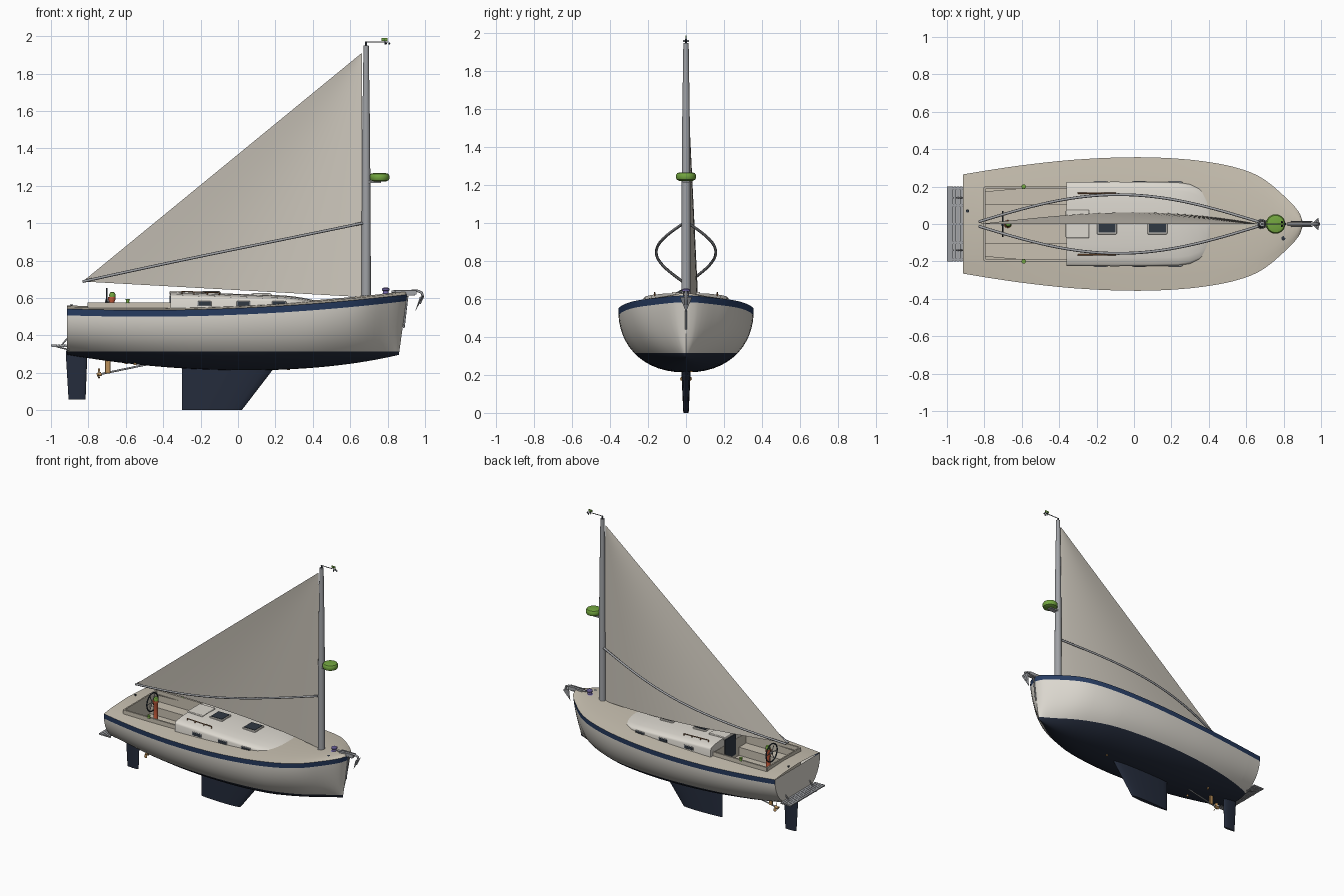
import bpy, math
from mathutils import Vector

if "Cube" in bpy.data.objects:
    bpy.data.objects.remove(bpy.data.objects["Cube"])

def mat(name, *c):
    m = bpy.data.materials.new(name); m.diffuse_color = (*c, 1); return m
WHITE = mat("white", .72, .69, .63); BEIGE = mat("beige", .58, .53, .44)
NAVY = mat("navy", .018, .025, .045); BLUE = mat("blue", .02, .045, .12)
SAIL = mat("sailcloth", .62, .58, .51); METAL = mat("metal", .35, .36, .38)
GREEN = mat("green", .17, .38, .05); RED = mat("red", .65, .12, .05)
BRASS = mat("brass", .5, .28, .1); DARK = mat("dark", .03, .04, .055)
PURPLE = mat("purple", .2, .16, .45); WOOD = mat("wood", .3, .13, .05)

def active(o):
    bpy.ops.object.select_all(action='DESELECT')
    o.select_set(True); bpy.context.view_layer.objects.active = o

def finish(o, m, angle=35):
    if m: o.data.materials.append(m)
    active(o); bpy.ops.object.shade_smooth_by_angle(angle=math.radians(angle))
    return o

def mesh(name, vs, fs, mats, idx=None, angle=35):
    import bmesh
    me = bpy.data.meshes.new(name); me.from_pydata(vs, [], fs)
    for m in mats: me.materials.append(m)
    if idx: me.polygons.foreach_set("material_index", idx)
    bm = bmesh.new(); bm.from_mesh(me)
    bmesh.ops.remove_doubles(bm, verts=bm.verts, dist=1e-5)
    bmesh.ops.recalc_face_normals(bm, faces=bm.faces)
    bm.to_mesh(me); bm.free()
    o = bpy.data.objects.new(name, me); bpy.context.collection.objects.link(o)
    return finish(o, None, angle)

def box(name, x, y, z, m, bevel=0):
    bpy.ops.mesh.primitive_cube_add(size=1, location=(sum(x)/2, sum(y)/2, sum(z)/2))
    o = bpy.context.object; o.name = name; o.scale = (x[1]-x[0], y[1]-y[0], z[1]-z[0])
    bpy.ops.object.transform_apply(location=False, rotation=False)
    if bevel:
        b = o.modifiers.new("bevel", 'BEVEL'); b.width = bevel; b.segments = 3
    return finish(o, m)

def lathe(name, prof, loc, m, n=24):
    # prof: (radius, height) pairs around a vertical axis
    vs = [(loc[0]+r*math.cos(2*math.pi*i/n), loc[1]+r*math.sin(2*math.pi*i/n), loc[2]+h)
          for r, h in prof for i in range(n)]
    fs = [(k*n+i, k*n+(i+1) % n, (k+1)*n+(i+1) % n, (k+1)*n+i)
          for k in range(len(prof)-1) for i in range(n)]
    fs += [tuple(range(n)), tuple(range(len(vs)-n, len(vs)))]
    return mesh(name, vs, fs, [m])

def tube(name, pts, r, m, cyclic=False):
    cu = bpy.data.curves.new(name, 'CURVE'); cu.dimensions = '3D'
    cu.bevel_depth = r; cu.bevel_resolution = 2; cu.use_fill_caps = True
    s = cu.splines.new('POLY'); s.points.add(len(pts)-1); s.use_cyclic_u = cyclic
    for p, c in zip(s.points, pts): p.co = (*c, 1)
    o = bpy.data.objects.new(name, cu); bpy.context.collection.objects.link(o)
    active(o); bpy.ops.object.convert(target='MESH')
    return finish(bpy.context.object, m, 50)

def foil(name, secs, m, n=10):
    # secs: (trailing x, leading x, z, half thickness)
    vs, fs, k = [], [], 2*n
    for a, b, z, t in secs:
        for i in range(k):
            th = 2*math.pi*i/k
            vs.append(((a+b)/2+(b-a)/2*math.cos(th), t*math.sin(th)*(.75+.25*math.cos(th)), z))
    for j in range(len(secs)-1):
        fs += [(j*k+i, j*k+(i+1) % k, j*k+k+(i+1) % k, j*k+k+i) for i in range(k)]
    fs += [tuple(range(k)), tuple(range(len(vs)-k, len(vs)))]
    return mesh(name, vs, fs, [m])

# Hull lines
BEAM = [(-.915, .265), (-.75, .292), (-.55, .32), (-.3, .345), (0, .357), (.25, .348), (.45, .323),
        (.6, .285), (.7, .236), (.8, .152), (.86, .092), (.89, .048), (.905, 0)]
def beam(x):
    for i in range(len(BEAM)-1):
        (x0, a), (x1, b) = BEAM[i:i+2]
        if x <= x1+1e-9:
            sl = lambda j: ((BEAM[min(j+1, 12)][1]-BEAM[max(j-1, 0)][1]) /
                            (BEAM[min(j+1, 12)][0]-BEAM[max(j-1, 0)][0]))
            t, h = (x-x0)/(x1-x0), x1-x0
            return max(0, (2*t**3-3*t*t+1)*a+(t**3-2*t*t+t)*h*sl(i)+(3*t*t-2*t**3)*b+(t**3-t*t)*h*sl(i+1))
    return 0
sheer = lambda x: .535+.083*((x+.5)/1.4)**2
keelz = lambda x: .213+.078*((x-.05)/(.93 if x < .05 else .83))**2
XS = sorted({round(-.915+.0555*i, 4) for i in range(28)} | {-.8, -.36} |
            {.62, .66, .7, .74, .77, .8, .83, .86, .88, .89, .898, .905})
WL = .315
def station(x):
    zs, zk, b = sheer(x), keelz(x), beam(x)
    f = min(1, max(0, (x-.4)/.5)); p = 2.2-.6*f
    zz = [zs, zs-.035]+[zs-.035+(WL-zs+.035)*i/6 for i in range(1, 7)]
    zz += [WL+(zk-WL)*math.sin(math.pi/2*i/7) for i in range(1, 8)]
    out = []
    for z in zz:
        d = min(1, max(0, (zs-z)/(zs-zk)))
        out.append((x-.045*f*f*d, b*(1-d**p)**(1/p), z))
    return out
vs, fs, idx = [], [], []
R = len(station(0))
rowmat = lambda r: 1 if r == 0 else (0 if r < 7 else 2)
for x in XS:
    s = station(x); vs += s+[(a, -b, c) for a, b, c in s]
for i in range(len(XS)-1):
    for side in (0, R):
        for r in range(R-1):
            a = i*2*R+side+r
            fs.append((a, a+1, a+2*R+1, a+2*R)); idx.append(rowmat(r))
for r in range(R-1):   # transom
    fs.append((r, r+1, R+r+1, R+r)); idx.append(0 if r < 7 else 2)
mesh("hull", vs, fs, [WHITE, BLUE, NAVY], idx, 40)

# Deck with the cockpit opening left out
vs, fs = [], []
for x in XS:
    b = beam(x); q = min(.195, .6*b)
    vs += [(x, y, sheer(x)+.018*(1-(y/b)**2 if b else 0)) for y in (-b, -(b+q)/2, -q, 0, q, (b+q)/2, b)]
for i in range(len(XS)-1):
    for c in range(6):
        if c in (2, 3) and -.81 < XS[i] < -.37: continue
        a = i*7+c; fs.append((a, a+1, a+8, a+7))
mesh("deck", vs, fs, [BEIGE])

# Cockpit
box("cockpit_floor", (-.8, -.36), (-.195, .195), (.42, .435), BEIGE)
box("cockpit_aft_wall", (-.805, -.795), (-.195, .195), (.42, .577), BEIGE)
box("cabin_bulkhead", (-.362, -.35), (-.195, .195), (.42, .57), BEIGE)
for s in (-1, 1):
    box("seat", (-.8, -.36), sorted((s*.105, s*.195)), (.43, .495), BEIGE)
    box("coaming", (-.8, -.355), sorted((s*.188, s*.2)), (.42, .577), BEIGE)
    lathe("winch", [(.011, 0), (.008, .01), (.012, .022)], (-.59, s*.2, .573), GREEN, 16)

# Cabin trunk: U-shaped outline, roof cambered across
half = [(-.36, .225), (-.1, .226), (.1, .225), (.24, .222), (.3, .212), (.36, .187), (.41, .15), (.435, .115), (.44, .07), (.442, 0)]
out = half+[(x, -y) for x, y in half[-2::-1]]
n = len(out); vs, fs = [], []
edge = lambda x: .613-.025*(x+.36)/.8-.022*max(0, (x-.22)/.22)**2
for f, dz, sh in [(1, None, 0), (1, -.014, 0), (.985, -.005, .006), (.955, .001, .014), (.8, .009, .02), (.5, .016, .023), (0, .02, .025)]:
    for x, y in out:
        vs.append((x-sh*max(0, (x-.2)/.24), y*f, .52 if dz is None else edge(x)+dz))
for k in range(6):
    fs += [(k*n+i, k*n+i+1, k*n+n+i+1, k*n+n+i) for i in range(n-1)]
fs.append([k*n for k in range(7)]+[k*n+n-1 for k in range(5, -1, -1)])
mesh("cabin", vs, fs, [WHITE], None, 40)
box("companionway", (-.366, -.355), (-.065, .065), (.46, .612), DARK)
box("companionway_slide", (-.365, -.24), (-.075, .075), (.615, .638), WHITE, .005)
for s in (-1, 1):
    for x in (-.18, .03, .22):
        box("window_frame", (x-.038, x+.038), (s*.222-.006, s*.222+.006), (.556, .583), METAL, .004)
        box("window_glass", (x-.032, x+.032), (s*.223-.007, s*.223+.007), (.56, .579), DARK)
    tube("handrail", [(-.3, s*.165, .615), (-.3, s*.165, .634), (-.1, s*.165, .628), (-.1, s*.165, .612)], .0035, WOOD)
    for x in (-.235, -.165):
        tube("handrail_post", [(x, s*.165, .61), (x, s*.165, .632)], .0035, WOOD)
for x in (-.145, .125):
    z = edge(x)+.02
    box("hatch_frame", (x-.053, x+.053), (-.055, .055), (z-.01, z+.007), WHITE, .004)
    box("hatch_glass", (x-.045, x+.045), (-.046, .046), (z, z+.01), DARK)

# Keel, rudder, running gear
foil("keel", [(-.3, .215, .25, .032), (-.3, .185, .215, .031), (-.3, .02, 0, .018)], NAVY)
foil("rudder", [(-.92, -.806, .32, .014), (-.92, -.806, .29, .014), (-.906, -.815, .058, .01)], NAVY)
tube("propeller_shaft", [(-.46, 0, .25), (-.75, 0, .19)], .005, METAL)
box("shaft_strut", (-.71, -.682), (-.007, .007), (.197, .28), BRASS, .003)
tube("propeller_hub", [(-.755, 0, .189), (-.73, 0, .194)], .01, BRASS)
for k in range(3):
    a = k*2*math.pi/3+math.pi/2
    d, e = Vector((0, math.cos(a), math.sin(a))), Vector((.5, -math.sin(a), math.cos(a)))
    c = Vector((-.743, 0, .191))
    mesh("propeller_blade", [c+d*r+e*w for r, w in ((.006, -.004), (.02, -.012), (.032, -.008), (.035, .004), (.025, .012), (.006, .004))],
         [tuple(range(6))], [BRASS])
for x, y in ((-.6, .08), (-.55, -.08), (.27, .03)):
    lathe("through_hull", [(.008, 0), (.008, .03)], (x, y, keelz(x)-.004), BRASS, 12)

# Swim platform of slats with brackets
for i in range(5):
    box("platform_slat", (-1+.0172*i, -.985+.0172*i), (-.2, .2), (.342, .35), METAL)
for y in (-.19, -.1, 0, .1, .19):
    box("platform_bearer", (-.998, -.912), (y-.006, y+.006), (.338, .344), METAL)
for y in (-.14, .14):
    tube("platform_strut", [(-.97, y, .34), (-.9, y, .322)], .004, METAL)
    tube("platform_stay", [(-.945, y, .345), (-.912, y, .385)], .004, METAL)

# Steering pedestal, wheel, compass
lathe("pedestal", [(.022, 0), (.016, .02), (.014, .15), (.02, .16), (.02, .175)], (-.675, 0, .43), RED)
lathe("compass", [(.016, 0), (.017, .012), (.012, .024), (.004, .028)], (-.672, 0, .605), GREEN)
ring = lambda r, i, n: (-.702, r*math.cos(2*math.pi*i/n), .585+r*math.sin(2*math.pi*i/n))
tube("wheel_rim", [ring(.065, i, 32) for i in range(32)], .0045, DARK, True)
for i in range(6):
    tube("wheel_spoke", [(-.702, 0, .585), ring(.065, i, 6)], .0025, METAL)
tube("wheel_axle", [(-.71, 0, .585), (-.675, 0, .585)], .008, METAL)
lathe("stern_post", [(.01, 0), (.006, .008), (.006, .016), (.009, .02)], (-.89, .07, .545), DARK, 16)

# Mast, sail and wishbone boom
lathe("mast", [(.025, 0), (.025, .2), (.021, .9), (.014, 1.37)], (.685, 0, .58), METAL)
lathe("mast_collar", [(.034, 0), (.034, .012), (.027, .022)], (.685, 0, .59), METAL)
N, vs, fs = 24, [], []
head, tack, clew = Vector((.662, 0, 1.91)), Vector((.664, 0, .605)), Vector((-.83, 0, .688))
for j in range(N+1):
    v = j/N*.997
    for i in range(N+1):
        u = i/N
        p = tack.lerp(head, v).lerp(clew.lerp(head, v), u)
        p.y = .062*math.sin(math.pi*u**.85)*(1-v)
        vs.append(p)
for j in range(N):
    fs += [(j*(N+1)+i, j*(N+1)+i+1, j*(N+1)+N+2+i, j*(N+1)+N+1+i) for i in range(N)]
mesh("sail", vs, fs, [SAIL], None, 60)
for s in (-1, 1):
    tube("wishbone_boom", [(.665-1.495*t, s*(.012+.145*math.sin(math.pi*t)), 1.0-.312*t+.03*math.sin(math.pi*t)*t*.2)
                           for t in [i/32 for i in range(33)]], .0075, METAL)

# Radar and masthead wind gear
lathe("radar", [(.035, 0), (.048, .006), (.052, .014), (.052, .032), (.046, .041), (.03, .045)], (.757, 0, 1.223), GREEN, 32)
box("radar_bracket", (.69, .765), (-.018, .018), (1.215, 1.226), METAL)
tube("masthead_post", [(.685, 0, 1.94), (.685, 0, 1.97)], .005, DARK)
tube("masthead_arm", [(.68, 0, 1.968), (.805, 0, 1.968)], .0028, METAL)
tube("vane_spindle", [(.785, 0, 1.955), (.785, 0, 1.985)], .003, DARK)
box("wind_vane", (.768, .8), (-.002, .002), (1.975, 1.99), GREEN)
for k in range(3):
    a = k*2*math.pi/3
    lathe("wind_cup", [(.002, -.006), (.006, 0), (.002, .006)], (.797+.012*math.cos(a), .012*math.sin(a), 1.96), DARK, 10)

# Foredeck: windlass, cap, bow roller and anchor
lathe("windlass", [(.032, 0), (.03, .012), (.016, .018), (.014, .03), (.021, .036), (.02, .045), (.008, .05)], (.79, 0, .606), PURPLE)
lathe("deck_cap", [(.016, 0), (.016, .01), (.01, .014)], (.8, -.075, .606), DARK, 20)
for s in (-1, 1):
    box("roller_cheek", (.84, .955), (s*.014-.003, s*.014+.003), (.618, .642), METAL, .002)
box("roller_base", (.83, .945), (-.014, .014), (.612, .622), METAL)
tube("anchor_shank", [(.82, 0, .634), (.96, 0, .638), (.983, 0, .628), (.988, 0, .608), (.97, 0, .57)], .007, METAL)
fl = [(.993, 0, .61), (.985, .033, .612), (.948, 0, .53), (.985, -.033, .612), (.972, 0, .605)]
mesh("anchor_fluke", fl, [(0, 1, 2), (0, 2, 3), (4, 2, 1), (4, 3, 2), (0, 4, 1), (0, 3, 4)], [METAL])
tube("stem_fitting", [(.906, 0, .61), (.886, 0, .44)], .005, METAL)

for m in bpy.data.materials:
    if m.users and not m.is_grease_pencil:
        m.use_nodes = True
        m.node_tree.nodes["Principled BSDF"].inputs["Base Color"].default_value = m.diffuse_color
